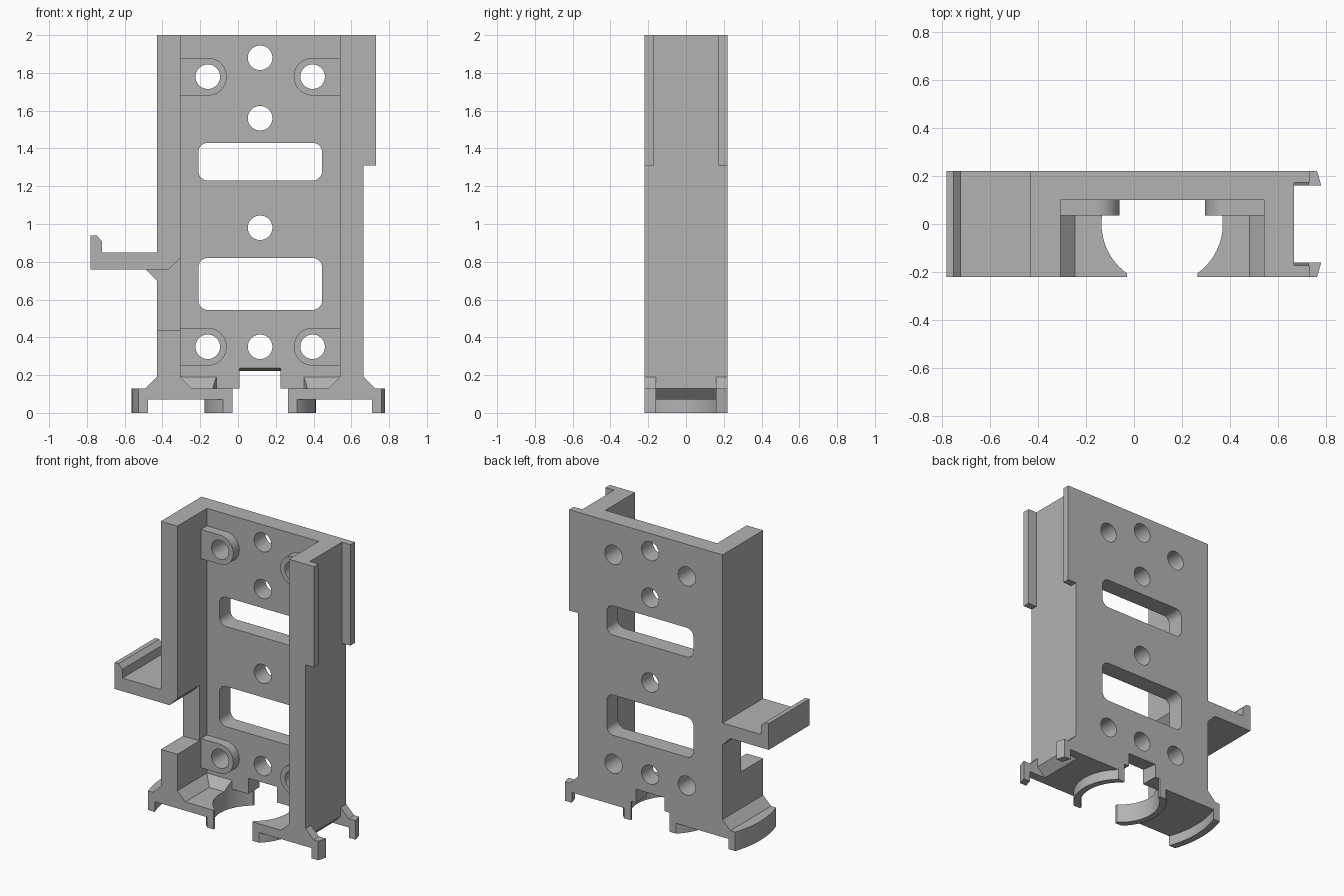
import bpy, bmesh
from math import sin, cos, pi
from mathutils import Vector

cube = bpy.data.objects.get("Cube")
if cube:
    bpy.data.objects.remove(cube, do_unlink=True)

GREY = (0.45, 0.45, 0.45, 1)
mat = bpy.data.materials.new("plain grey")
mat.use_nodes = True
mat.diffuse_color = GREY
mat.node_tree.nodes["Principled BSDF"].inputs["Base Color"].default_value = GREY

CX = 0.117      # centre line of the channel
D = 0.22        # half depth
FAR = 0.3       # cutter overshoot


def prism(name, pts, axis, a, b):
    """Extrude a 2D profile along an axis from a to b."""
    place = {"x": lambda p, t: (t, p[0], p[1]),
             "y": lambda p, t: (p[0], t, p[1]),
             "z": lambda p, t: (p[0], p[1], t)}[axis]
    bm = bmesh.new()
    face = bm.faces.new([bm.verts.new(place(p, a)) for p in pts])
    ext = bmesh.ops.extrude_face_region(bm, geom=[face])
    shift = Vector(place((0, 0), b - a))
    bmesh.ops.translate(bm, vec=shift, verts=[v for v in ext["geom"] if isinstance(v, bmesh.types.BMVert)])
    bmesh.ops.recalc_face_normals(bm, faces=bm.faces)
    me = bpy.data.meshes.new(name)
    bm.to_mesh(me)
    bm.free()
    me.materials.append(mat)
    ob = bpy.data.objects.new(name, me)
    bpy.context.collection.objects.link(ob)
    return ob


def box(name, x, y, z):
    return prism(name, rect(*x, *y), "z", *z)


def rect(x0, x1, y0, y1):
    return [(x0, y0), (x1, y0), (x1, y1), (x0, y1)]


def arc(cx, cy, r, start=0, turn=2 * pi, n=48, closed=True):
    return [(cx + r * cos(start + turn * i / n), cy + r * sin(start + turn * i / n))
            for i in range(n if closed else n + 1)]


def rounded(x0, x1, z0, z1, r):
    corners = [(x1 - r, z1 - r), (x0 + r, z1 - r), (x0 + r, z0 + r), (x1 - r, z0 + r)]
    return [p for i, c in enumerate(corners) for p in arc(*c, r, i * pi / 2, pi / 2, 8, False)]


def boolean(ob, other, op="DIFFERENCE"):
    m = ob.modifiers.new("bool", "BOOLEAN")
    m.operation, m.solver, m.object = op, "EXACT", other
    bpy.context.view_layer.objects.active = ob
    bpy.ops.object.modifier_apply(modifier=m.name)
    bpy.data.objects.remove(other, do_unlink=True)


def cut(ob, *args):
    boolean(ob, prism("cutter", *args))


def join(ob, other):
    boolean(ob, other, "UNION")


# U-shaped channel frame
XL, XR, IL, IR, BACK = -0.43, 0.665, -0.305, 0.54, 0.10
frame = prism("channel_frame", [(XL, -D), (IL, -D), (IL, BACK), (IR, BACK), (IR, -D),
                                (XR, -D), (XR, D), (XL, D)], "z", 0.13, 2)

# Edge flanges on the upper left side
for s in (-1, 1):
    join(frame, box("flange", (XR - 0.02, 0.73), sorted((s * 0.172, s * D)), (1.31, 2)))

# Screw bosses blending into the side walls
for z in (0.35, 1.78):
    for x, wall, start in ((-0.16, IL - 0.02, -pi / 2), (0.395, IR + 0.02, pi / 2)):
        side = 0.1 if start < 0 else -0.1
        pts = arc(x, z, 0.1, start, pi, 24, False) + [(wall, z + side), (wall, z - side)]
        join(frame, prism("boss", pts, "y", 0.035, BACK + 0.02))

# Screw holes, rounded slots and bottom notch
for x, z in [(x, z) for z in (0.35, 1.78) for x in (-0.16, 0.395)] + [(CX, z) for z in (0.35, 0.98, 1.56, 1.88)]:
    cut(frame, arc(x, z, 0.065), "y", -0.05, FAR)
for z0, z1 in ((0.545, 0.82), (1.23, 1.43)):
    cut(frame, rounded(-0.21, 0.445, z0, z1, 0.05), "y", -0.05, FAR)
cut(frame, [(0, 0.1), (0, 0.24), (BACK, 0.237), (D, 0.222), (FAR, 0.21), (FAR, 0.1)], "x", 0.008, 0.226)

# Opening in the right wall below the shelf
cut(frame, [(-0.5, 0.44), (-0.3, 0.44), (-0.3, 0.825), (-0.365, 0.76), (-0.5, 0.76)], "y", -FAR, 0.02)

# Side shelf with raised lip and its support
shelf = prism("side_shelf", [(-0.78, 0.76), (XL, 0.76), (XL, 0.85), (-0.72, 0.85),
                             (-0.72, 0.91), (-0.75, 0.94), (-0.78, 0.94)], "y", -D, D)
support = prism("shelf_support", [(-0.49, 0.76), (XL, 0.70), (XL, 0.76)], "y", 0.02, D)
join(frame, shelf)
join(frame, support)

# Round base disc, trimmed front and back, recessed underneath
base = prism("round_base", arc(CX, 0, 0.68, n=128), "z", 0, 0.13)
boolean(base, box("trim", (-1, 1), (-D, D), (-0.1, 0.5)), "INTERSECT")
recess = prism("recess", arc(CX, 0, 0.632, n=128), "z", -0.1, 0.07)
cut(recess, arc(CX, 0, 0.295, n=96), "z", -0.2, 0.2)
boolean(base, recess)

# Sloped gussets between base and walls
G = 0.06
for wall, d in ((XL, -G), (XR, G), (IL, G), (IR, -G)):
    y1 = D if wall in (XL, XR) else BACK
    join(base, prism("gusset", [(wall, 0.12), (wall + d, 0.12), (wall + d, 0.13), (wall, 0.19)], "y", -D, y1))
join(base, prism("gusset", [(BACK, 0.12), (BACK - G, 0.12), (BACK - G, 0.13), (BACK, 0.19)], "x", IL, IR))

# Central bore, through slot and side slot of the base
cut(base, arc(CX, 0, 0.252, n=96), "z", -0.1, 0.5)
cut(base, rect(CX - 0.147, CX + 0.147, -FAR, FAR), "z", -0.1, 0.13)
cut(base, [(XR - G, -0.1), (XR - G, 0.07), (XR, 0.13), (XR, 0.3), (1, 0.3), (1, -0.1)], "y", -0.16, 0.16)

# Smooth curved faces, keep hard edges
for ob in (frame, base):
    bpy.ops.object.select_all(action="DESELECT")
    ob.select_set(True)
    bpy.context.view_layer.objects.active = ob
    bpy.ops.object.shade_smooth_by_angle(angle=0.5)
